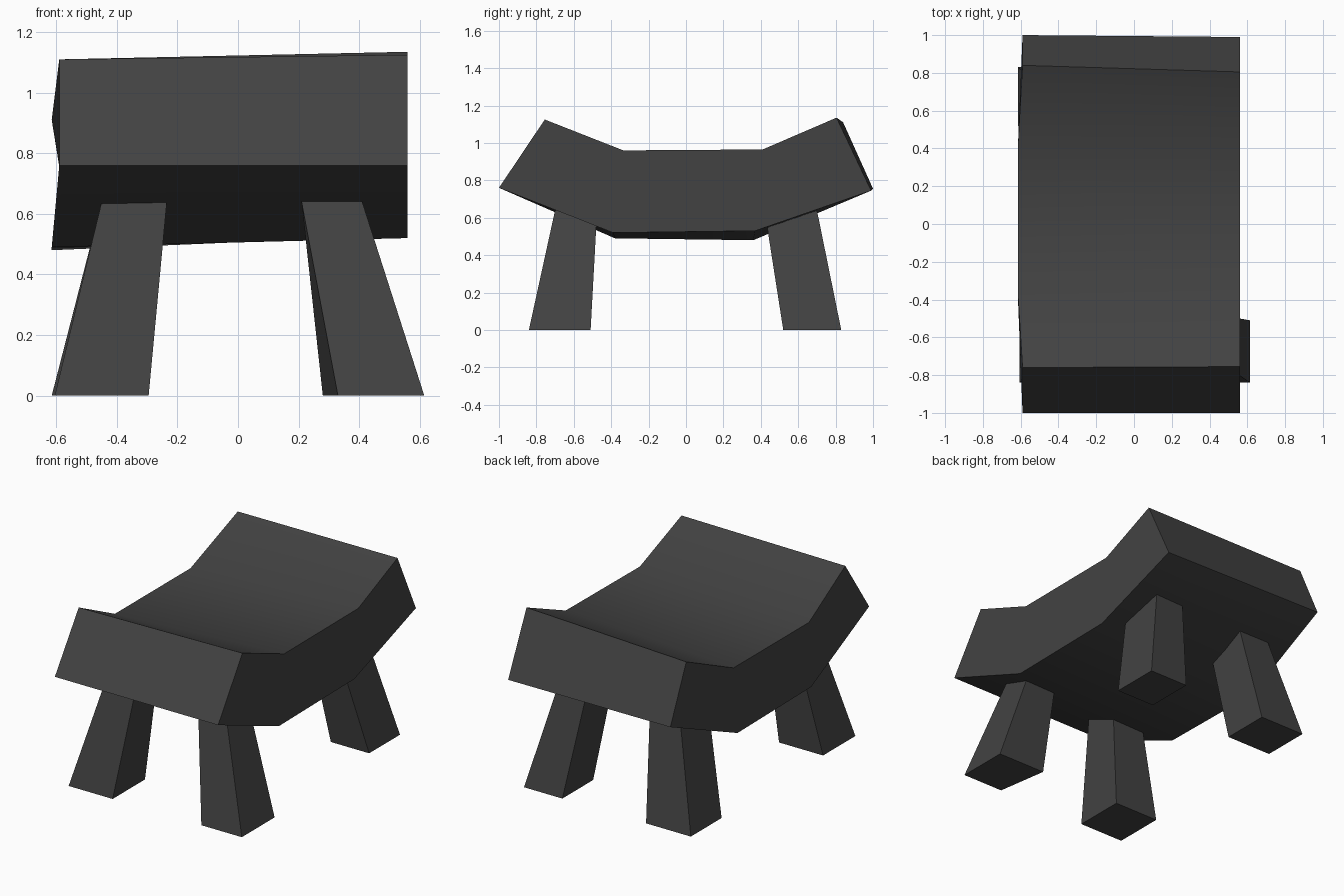
import bpy
import math

if "Cube" in bpy.data.objects:
    bpy.data.objects.remove(bpy.data.objects["Cube"], do_unlink=True)

charcoal = bpy.data.materials.new("charcoal")
charcoal.use_nodes = True
colour = (0.055, 0.055, 0.055, 1)
charcoal.diffuse_color = colour
charcoal.node_tree.nodes["Principled BSDF"].inputs["Base Color"].default_value = colour


def loft(name, ring_a, ring_b, smooth_angle=None):
    """Solid spanning two matching outlines."""
    n = len(ring_a)
    faces = [tuple(range(n)), tuple(range(2 * n - 1, n - 1, -1))]
    faces += [(i, i + n, (i + 1) % n + n, (i + 1) % n) for i in range(n)]
    mesh = bpy.data.meshes.new(name)
    mesh.from_pydata(ring_a + ring_b, [], faces)
    mesh.materials.append(charcoal)
    obj = bpy.data.objects.new(name, mesh)
    bpy.context.collection.objects.link(obj)
    bpy.ops.object.select_all(action="DESELECT")
    obj.select_set(True)
    bpy.context.view_layer.objects.active = obj
    bpy.ops.object.mode_set(mode="EDIT")
    bpy.ops.mesh.select_all(action="SELECT")
    bpy.ops.mesh.normals_make_consistent(inside=False)
    bpy.ops.object.mode_set(mode="OBJECT")
    if smooth_angle:
        bpy.ops.object.shade_smooth_by_angle(angle=math.radians(smooth_angle))
    return obj


# Curved seat: slightly different profiles on the two sides
left_side = [(0.56, y, z) for y, z in (
    (-1, 0.76), (-0.755, 1.125), (-0.335, 0.96), (0.41, 0.965),
    (0.805, 1.135), (0.99, 0.745), (0.37, 0.53), (-0.39, 0.52))]
right_side = [(x, y, z) for x, y, z in (
    (-0.59, -1, 0.76), (-0.59, -0.76, 1.11), (-0.615, -0.36, 0.91), (-0.615, 0.4, 0.91),
    (-0.59, 0.84, 1.11), (-0.59, 1, 0.755), (-0.615, 0.36, 0.48), (-0.615, -0.38, 0.49))]
seat = loft("seat", left_side, right_side, 30)


# Splayed tapering legs, running up into the seat
def leg(name, foot, top, twist=0):
    def ring(box, z, shift):
        x0, x1, y0, y1 = box
        return [(x0, y0, z), (x1, y0, z), (x1, y1, z), (x0 - shift, y1, z)]
    return loft(name, ring(foot, 0, twist), ring(top, 0.64, 0))


leg("front_right_leg", (-0.605, -0.295, -0.84, -0.515), (-0.45, -0.235, -0.70, -0.475))
leg("front_left_leg", (0.33, 0.615, -0.84, -0.51), (0.21, 0.41, -0.70, -0.475), 0.05)
leg("back_right_leg", (-0.615, -0.30, 0.52, 0.83), (-0.45, -0.235, 0.42, 0.70))
leg("back_left_leg", (0.29, 0.56, 0.52, 0.83), (0.21, 0.41, 0.42, 0.70))
